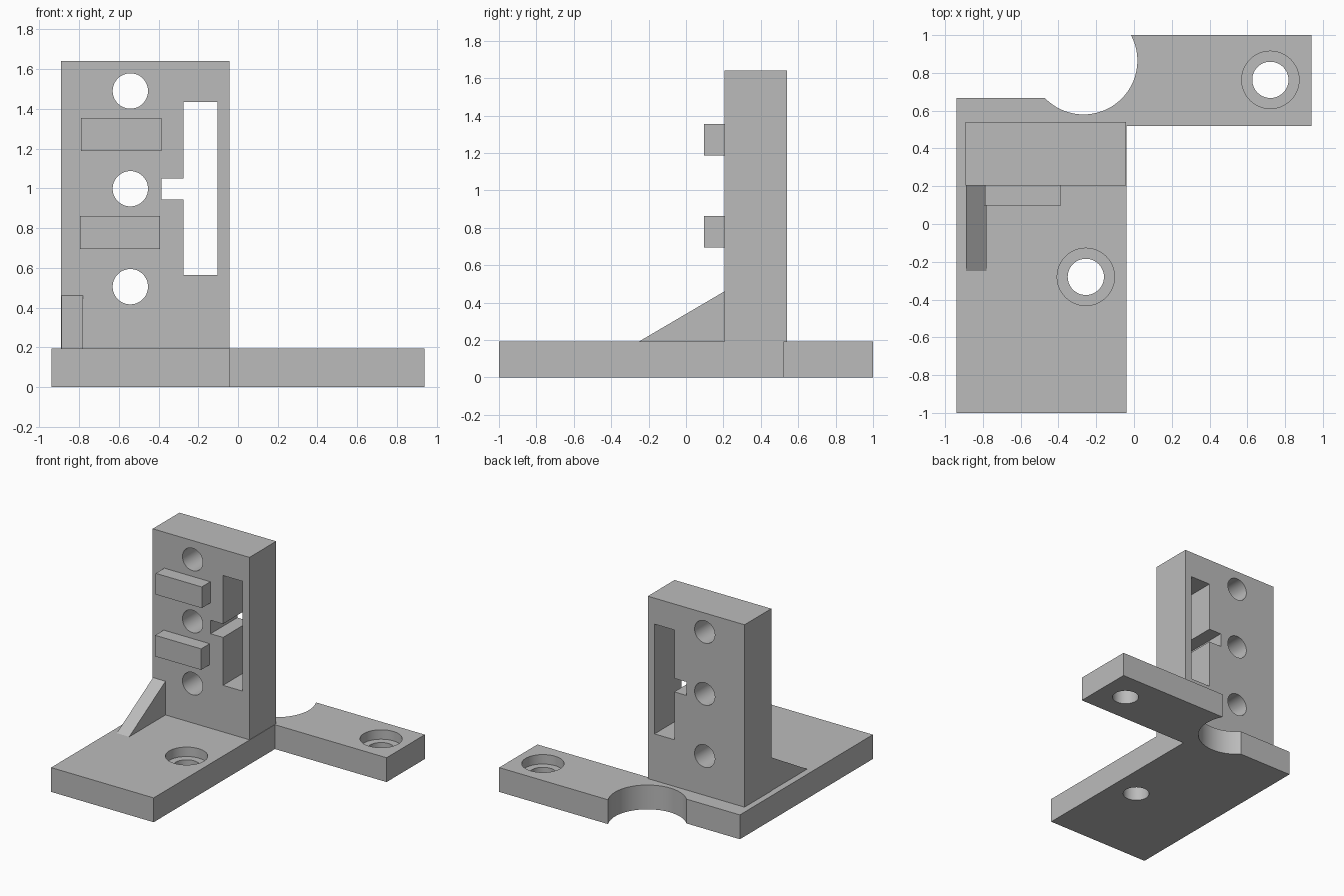
import bpy, bmesh, math
from mathutils import Vector

if "Cube" in bpy.data.objects:
    bpy.data.objects.remove(bpy.data.objects["Cube"])

grey = bpy.data.materials.new("plain grey")
grey.use_nodes = True
colour = (0.5, 0.5, 0.5, 1)
grey.diffuse_color = colour
grey.node_tree.nodes["Principled BSDF"].inputs["Base Color"].default_value = colour


def prism(name, points, direction):
    """Extrude a closed 3D outline along a vector."""
    bm = bmesh.new()
    face = bm.faces.new([bm.verts.new(p) for p in points])
    ext = bmesh.ops.extrude_face_region(bm, geom=[face])
    verts = [g for g in ext["geom"] if isinstance(g, bmesh.types.BMVert)]
    bmesh.ops.translate(bm, verts=verts, vec=direction)
    bmesh.ops.recalc_face_normals(bm, faces=bm.faces)
    mesh = bpy.data.meshes.new(name)
    bm.to_mesh(mesh)
    bm.free()
    mesh.materials.append(grey)
    obj = bpy.data.objects.new(name, mesh)
    bpy.context.collection.objects.link(obj)
    return obj


def box(name, x0, x1, y0, y1, z0, z1):
    return prism(name, [(x0, y0, z0), (x1, y0, z0), (x1, y1, z0), (x0, y1, z0)], (0, 0, z1 - z0))


def rod(name, start, direction, radius, sides=48):
    """Cylinder along y or z, starting at a point."""
    ring = []
    for i in range(sides):
        a = math.tau * i / sides
        u, v = radius * math.cos(a), radius * math.sin(a)
        ring.append(Vector(start) + (Vector((u, v, 0)) if direction[2] else Vector((u, 0, v))))
    return prism(name, ring, direction)


def cut(obj, cutters):
    """Subtract the cutters, bake the result and remove them."""
    for c in cutters:
        mod = obj.modifiers.new("cut", "BOOLEAN")
        mod.operation, mod.solver, mod.object = "DIFFERENCE", "EXACT", c
        c.hide_render = True
    bpy.context.view_layer.update()
    mesh = bpy.data.meshes.new_from_object(obj.evaluated_get(bpy.context.evaluated_depsgraph_get()))
    obj.modifiers.clear()
    obj.data = mesh
    for c in cutters:
        bpy.data.objects.remove(c)
    bpy.ops.object.select_all(action="DESELECT")
    obj.select_set(True)
    bpy.context.view_layer.objects.active = obj
    bpy.ops.object.shade_smooth_by_angle(angle=math.radians(30))


BASE = 0.193            # base thickness
FACE, BACK = 0.205, 0.54  # upright front and back

# Base foot with side arm and a round bite at the back
cx, cy, r = -0.267, 0.865, 0.285
a0 = math.asin((1.0 - cy) / r)
a1 = -math.pi + math.asin((cy - 0.667) / r)
arc = [(cx + r * math.cos(a0 + (a1 - a0) * i / 32),
        cy + r * math.sin(a0 + (a1 - a0) * i / 32)) for i in range(33)]
outline = [(-0.94, 0.667), (-0.94, -1), (-0.04, -1), (-0.04, 0.52), (0.94, 0.52), (0.94, 1)] + arc
base = prism("base", [(x, y, 0) for x, y in outline], (0, 0, BASE))

# Counterbored screw holes
cutters = []
for x, y in [(-0.255, -0.28), (0.722, 0.763)]:
    cutters.append(rod("screw_hole", (x, y, -0.1), (0, 0, 0.5), 0.096))
    cutters.append(rod("counterbore", (x, y, BASE - 0.075), (0, 0, 0.3), 0.152))
cut(base, cutters)

# Upright plate with three holes and a notched slot
upright = box("upright", -0.892, -0.043, FACE, BACK, BASE, 1.64)
cutters = [rod("hole", (-0.542, FACE - 0.1, z), (0, 0.6, 0), 0.089) for z in (0.505, 0.998, 1.49)]
slot = [(-0.275, 0.563), (-0.102, 0.563), (-0.102, 1.434), (-0.275, 1.434),
        (-0.275, 1.05), (-0.384, 1.05), (-0.384, 0.943), (-0.275, 0.943)]
cutters.append(prism("slot", [(x, FACE - 0.1, z) for x, z in slot], (0, 0.6, 0)))
cut(upright, cutters)

# Raised blocks on the front of the upright
box("lower_block", -0.795, -0.392, 0.097, FACE, 0.695, 0.862)
box("upper_block", -0.79, -0.386, 0.097, FACE, 1.187, 1.355)

# Triangular brace
prism("brace", [(-0.889, -0.25, BASE), (-0.889, FACE, BASE), (-0.889, FACE, 0.46)], (0.109, 0, 0))
